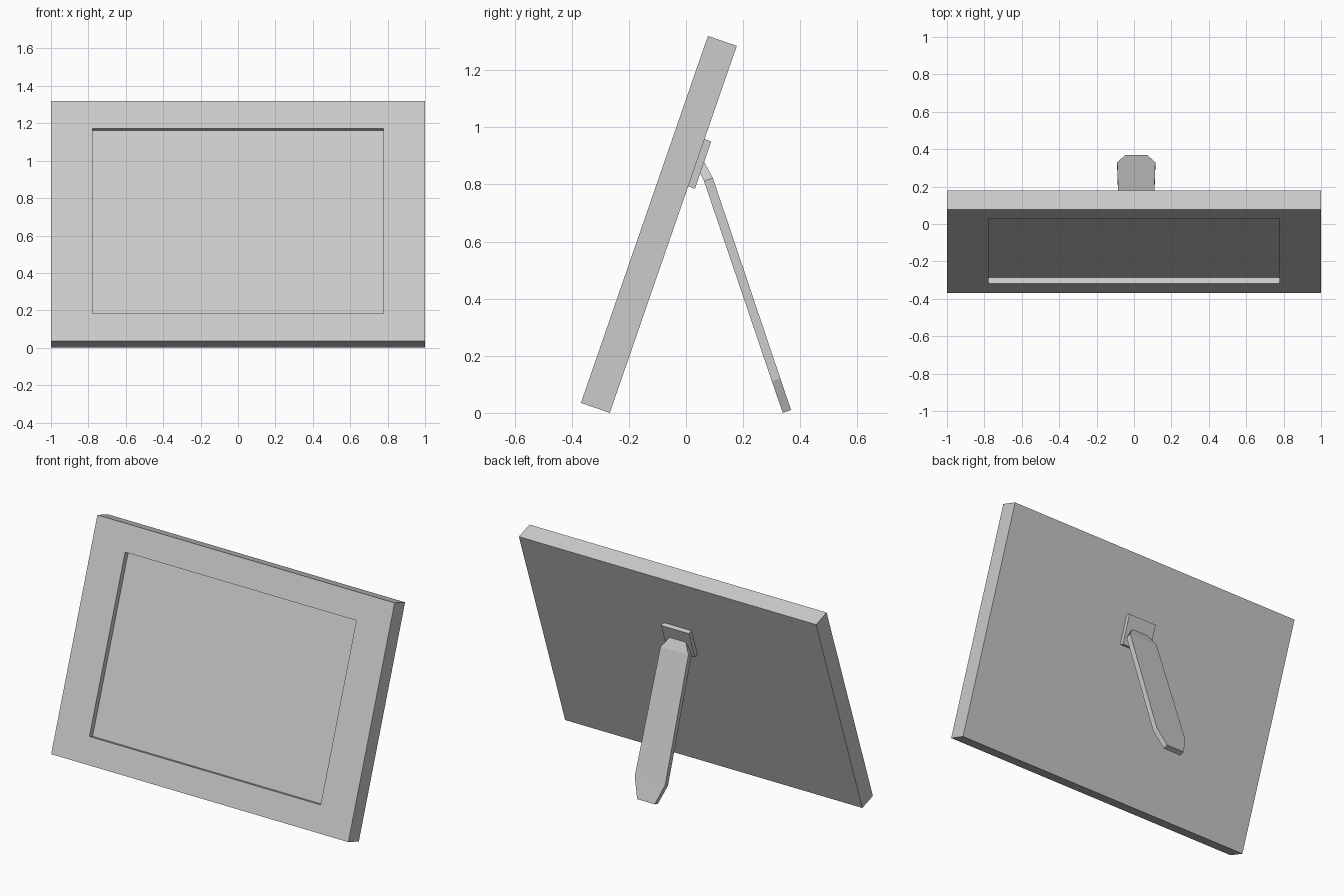
import bpy, bmesh, math
from mathutils import Matrix, Vector

if "Cube" in bpy.data.objects:
    bpy.data.objects.remove(bpy.data.objects["Cube"])

TILT = math.atan2(0.327, 0.945)
W, H, T = 2.0, 1.36, 0.107          # frame width, height, thickness
CX = 0.012                          # stand centre in x

# Local space: x across, y towards the back, z up along the leaning frame
LEAN = Matrix.Translation((0, -0.368, 0.035)) @ Matrix.Rotation(-TILT, 4, 'X')


def finish(bm, name):
    bmesh.ops.recalc_face_normals(bm, faces=bm.faces)
    me = bpy.data.meshes.new(name)
    bm.to_mesh(me)
    bm.free()
    ob = bpy.data.objects.new(name, me)
    bpy.context.collection.objects.link(ob)
    return ob


def box(size, centre):
    bm = bmesh.new()
    bmesh.ops.create_cube(bm, size=1)
    bmesh.ops.scale(bm, vec=size, verts=bm.verts)
    bmesh.ops.translate(bm, vec=centre, verts=bm.verts)
    return bm


# Frame: slab with the picture recess inset and pushed back
bm = box((W, T, H), (0, T / 2, H / 2))
front = min(bm.faces, key=lambda f: f.calc_center_median().y)
bmesh.ops.inset_individual(bm, faces=[front], thickness=0.1)
for v in front.verts:
    v.co.x = math.copysign(0.778, v.co.x)
    v.co.z = 0.156 if v.co.z < H / 2 else H - 0.156
bmesh.ops.inset_individual(bm, faces=[front], thickness=0)
for v in front.verts:
    v.co.y += 0.033
bm.transform(LEAN)
finish(bm, "picture_frame")

# Hinge plate on the back of the frame
bm = box((0.187, 0.025, 0.175), (CX, T + 0.0125, 0.927))
bm.transform(LEAN)
finish(bm, "hinge_plate")

# Stand leg: stations of (inner y, z), (outer y, z), half width
stations = [
    ((0.339, 0.000), (0.368, 0.010), 0.059),
    ((0.301, 0.110), (0.330, 0.122), 0.102),
    ((0.063, 0.812), (0.094, 0.823), 0.094),
    ((0.040, 0.860), (0.060, 0.885), 0.050),
]
bm = bmesh.new()
rings = []
for (iy, iz), (oy, oz), hw in stations:
    pts = [(CX - hw, iy, iz), (CX + hw, iy, iz), (CX + hw, oy, oz), (CX - hw, oy, oz)]
    rings.append([bm.verts.new(Vector(p)) for p in pts])
for a, b in zip(rings, rings[1:]):
    for i in range(4):
        j = (i + 1) % 4
        bm.faces.new((a[i], a[j], b[j], b[i]))
bm.faces.new(rings[0])
bm.faces.new(rings[-1])
finish(bm, "stand_leg")
